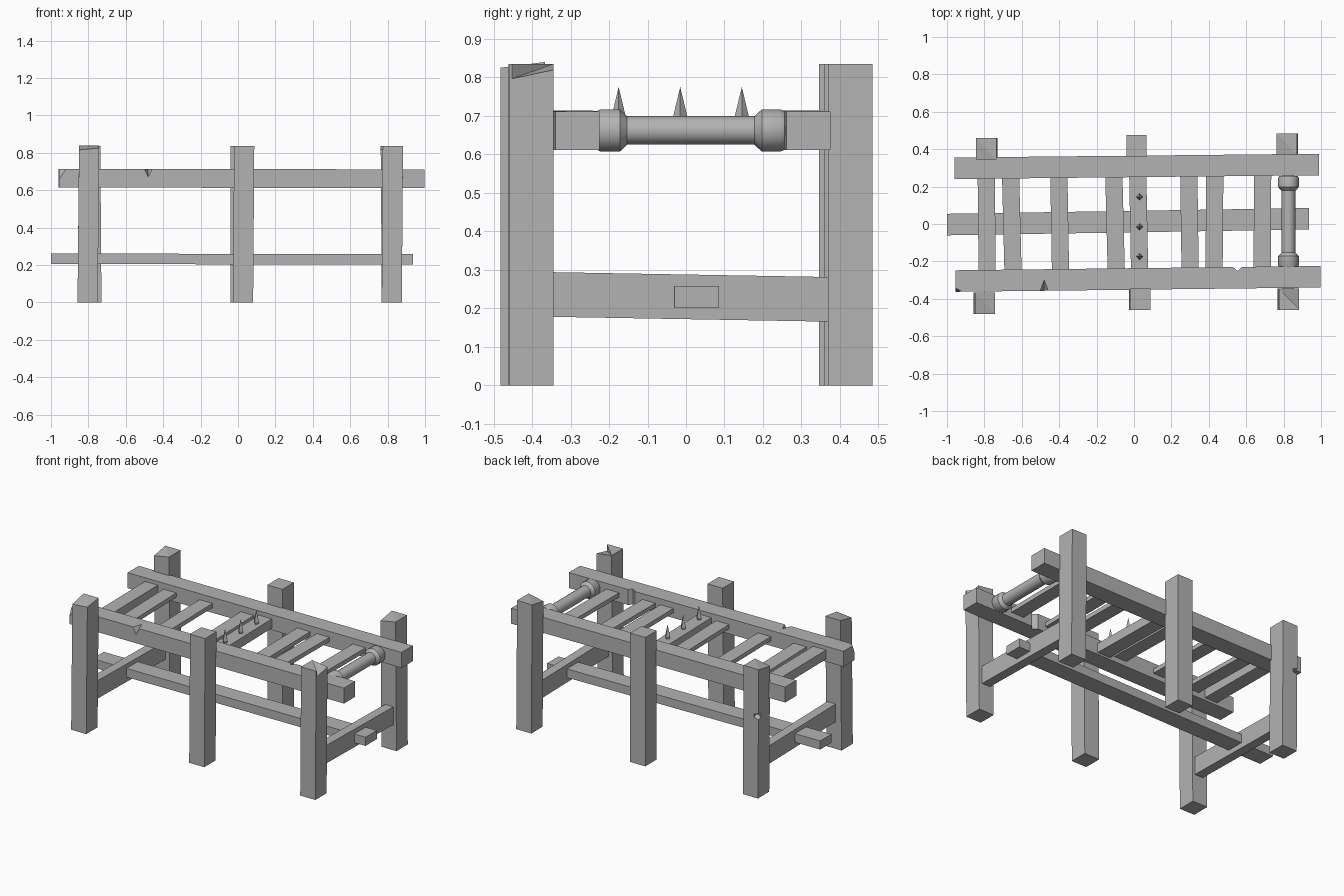
import bpy, bmesh, math
from mathutils import Vector, Matrix

cube = bpy.data.objects.get("Cube")
if cube:
    bpy.data.objects.remove(cube, do_unlink=True)

wood = bpy.data.materials.new("plain grey")
wood.use_nodes = True
GREY = (0.45, 0.45, 0.45, 1)
wood.diffuse_color = GREY
wood.node_tree.nodes["Principled BSDF"].inputs["Base Color"].default_value = GREY


def finish(name, bm):
    bmesh.ops.recalc_face_normals(bm, faces=bm.faces)
    mesh = bpy.data.meshes.new(name)
    bm.to_mesh(mesh)
    bm.free()
    obj = bpy.data.objects.new(name, mesh)
    bpy.context.collection.objects.link(obj)
    mesh.materials.append(wood)
    return obj


def hull(name, points):
    bm = bmesh.new()
    for p in points:
        bm.verts.new(p)
    bmesh.ops.convex_hull(bm, input=bm.verts)
    bmesh.ops.dissolve_limit(bm, angle_limit=0.01, verts=bm.verts, edges=bm.edges)
    return finish(name, bm)


def beam(name, start, end, width, height):
    """Straight timber between two centre points, ends cut square to x or y."""
    start, end = Vector(start), Vector(end)
    along_x = abs(end.x - start.x) > abs(end.y - start.y)
    side = Vector((0, 1, 0)) if along_x else Vector((1, 0, 0))
    return hull(name, [c + side * s * width / 2 + Vector((0, 0, t * height / 2))
                       for c in (start, end) for s in (-1, 1) for t in (-1, 1)])


def post(name, x, y, tops, lean=0.0):
    """Leg with a separate height for each top corner."""
    points = []
    for (sx, sy), top in zip(((-1, -1), (1, -1), (1, 1), (-1, 1)), tops):
        px, py = x + sx * 0.054, y + sy * 0.058
        points += [(px - lean, py, 0), (px + lean, py, top)]
    return hull(name, points)


def chip(obj, points):
    """Cut a splinter-shaped notch out of a timber."""
    cutter = hull("notch_cutter", points)
    cutter.hide_render = True
    mod = obj.modifiers.new("notch", "BOOLEAN")
    mod.operation, mod.solver, mod.object = "DIFFERENCE", "EXACT", cutter
    bpy.context.view_layer.objects.active = obj
    bpy.ops.object.modifier_apply(modifier=mod.name)
    bpy.data.objects.remove(cutter, do_unlink=True)


# Six legs
post("front_leg_a", -0.80, -0.424, (0.815, 0.825, 0.84, 0.84), 0.004)
post("front_leg_b", 0.03, -0.403, (0.835, 0.835, 0.835, 0.835), 0.003)
front_leg_c = post("front_leg_c", 0.825, -0.402, (0.835, 0.835, 0.825, 0.835), 0.003)
chip(front_leg_c, [(0.90, -0.47, 0.79), (0.90, -0.33, 0.82), (0.76, -0.33, 0.84),
                   (0.90, -0.47, 0.9), (0.90, -0.33, 0.9)])
back_leg_a = post("back_leg_a", -0.787, 0.403, (0.815, 0.835, 0.835, 0.835), -0.003)
post("back_leg_b", 0.013, 0.417, (0.835, 0.835, 0.835, 0.835))
post("back_leg_c", 0.82, 0.427, (0.815, 0.835, 0.835, 0.835), -0.003)
chip(back_leg_a, [(-0.81, 0.43, 0.53), (-0.87, 0.44, 0.55), (-0.87, 0.44, 0.51),
                  (-0.81, 0.49, 0.55), (-0.81, 0.49, 0.51), (-0.87, 0.49, 0.55),
                  (-0.87, 0.49, 0.51)])

# Long top rails
front_rail = beam("front_rail", (-0.955, -0.305, 0.664), (0.997, -0.282, 0.661), 0.115, 0.1)
back_rail = beam("back_rail", (-0.96, 0.298, 0.664), (0.99, 0.318, 0.661), 0.115, 0.1)
chip(front_rail, [(-0.48, -0.29, 0.72), (-0.51, -0.37, 0.72), (-0.45, -0.37, 0.72),
                  (-0.48, -0.37, 0.66)])
chip(front_rail, [(x, y, z) for z in (0.6, 0.73)
                  for x, y in ((0.555, -0.252), (0.51, -0.215), (0.59, -0.215))])
chip(front_rail, [(-0.97, -0.37, 0.72), (-0.97, -0.37, 0.62), (-0.97, -0.33, 0.72),
                  (-0.90, -0.37, 0.72)])

# Low stretcher and the end braces it passes through
beam("low_stretcher", (-1.0, -0.003, 0.233), (0.935, 0.028, 0.23), 0.115, 0.056)
for name, x in (("left_brace", 0.825), ("right_brace", -0.79)):
    beam(name, (x, -0.36, 0.236), (x, 0.385, 0.223), 0.06, 0.116)

# Thick planks
beam("end_plank", (-0.785, -0.26, 0.66), (-0.79, 0.27, 0.66), 0.092, 0.06)
beam("spike_plank", (0.03, -0.26, 0.655), (0.02, 0.27, 0.655), 0.092, 0.06)

# Thin slats: x at the front end, x at the back end
slats = ((-0.647, -0.66), (-0.393, -0.402), (-0.095, -0.108),
         (0.3, 0.293), (0.428, 0.432), (0.685, 0.688))
for i, (front_x, back_x) in enumerate(slats):
    beam("slat_%d" % (i + 1), (front_x, -0.25, 0.66), (back_x, 0.27, 0.66), 0.092, 0.028)

# Spikes
for i in range(3):
    y = -0.175 + 0.16 * i
    ring = [(0.03 + r * math.cos(a), y + r * math.sin(a), z)
            for r, z in ((0.01, 0.675), (0.018, 0.7))
            for a in (k * math.pi / 2 for k in range(4))]
    hull("spike_%d" % (i + 1), ring + [(0.03, y, 0.775)])

# Turned roller with a collar at each end
profile = [(-0.232, 0.05), (-0.222, 0.055), (-0.172, 0.055), (-0.153, 0.037),
           (0.178, 0.037), (0.197, 0.055), (0.245, 0.055), (0.256, 0.05)]
bm = bmesh.new()
SIDES = 16
rings = [[bm.verts.new((0.826 + r * math.cos(k * math.tau / SIDES), y,
                        0.662 + r * math.sin(k * math.tau / SIDES)))
          for k in range(SIDES)] for y, r in profile]
for a, b in zip(rings, rings[1:]):
    for k in range(SIDES):
        n = (k + 1) % SIDES
        bm.faces.new((a[k], a[n], b[n], b[k]))
bm.faces.new(rings[0])
bm.faces.new(rings[-1])
roller = finish("roller", bm)
bpy.ops.object.select_all(action="DESELECT")
roller.select_set(True)
bpy.context.view_layer.objects.active = roller
bpy.ops.object.shade_smooth_by_angle(angle=math.radians(30))
